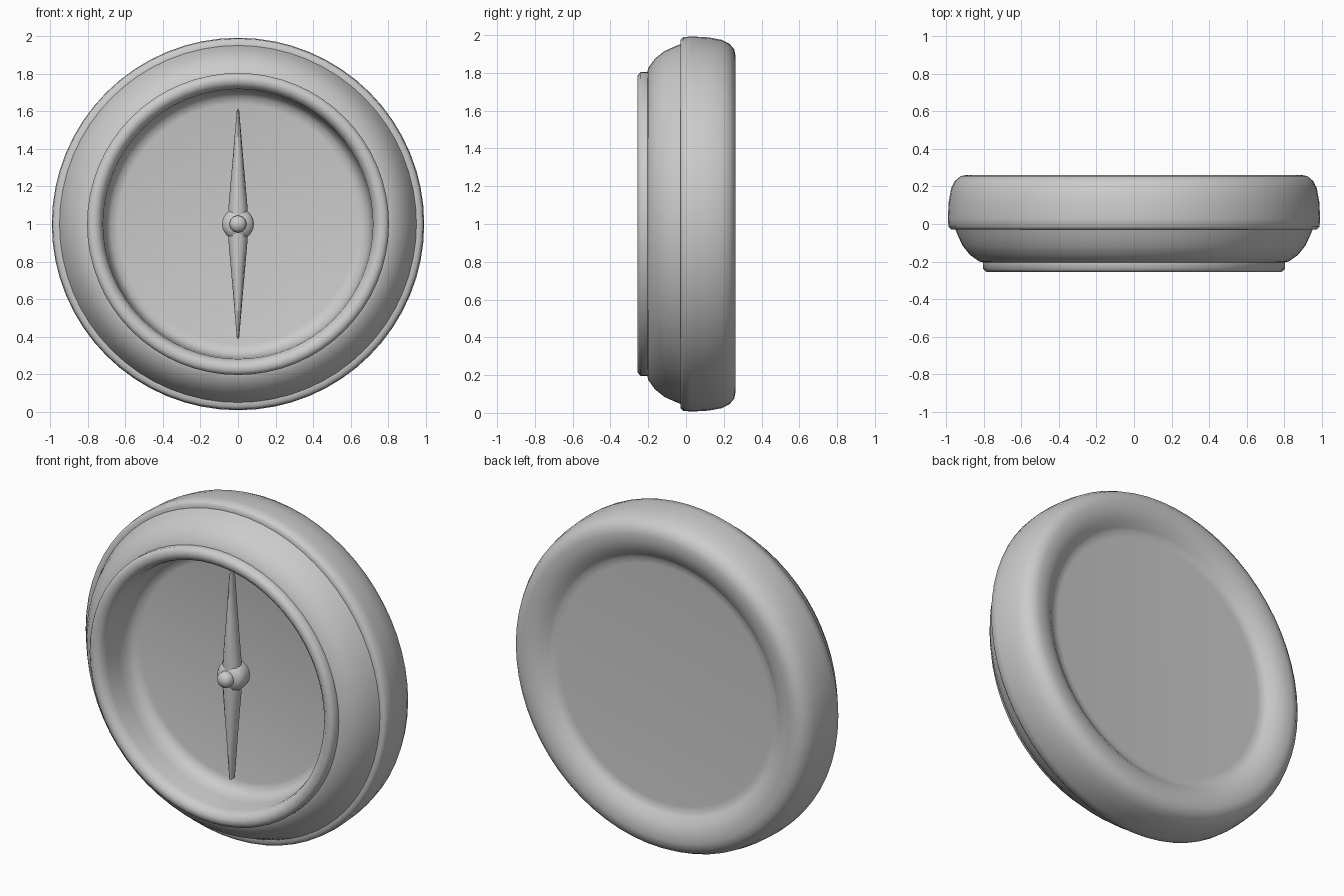
import bpy, bmesh, math

if "Cube" in bpy.data.objects:
    bpy.data.objects.remove(bpy.data.objects["Cube"])

CENTRE_Z = 1.0


def finish(bm, name, angle=35):
    bmesh.ops.remove_doubles(bm, verts=bm.verts, dist=1e-5)
    bmesh.ops.recalc_face_normals(bm, faces=bm.faces)
    mesh = bpy.data.meshes.new(name)
    bm.to_mesh(mesh)
    bm.free()
    ob = bpy.data.objects.new(name, mesh)
    bpy.context.collection.objects.link(ob)
    bpy.ops.object.select_all(action='DESELECT')
    ob.select_set(True)
    bpy.context.view_layer.objects.active = ob
    bpy.ops.object.shade_smooth_by_angle(angle=math.radians(angle))
    return ob


def lathe(name, profile, sides=64, angle=50):
    """Spin (radius, y) points around the y axis through the dial centre."""
    bm = bmesh.new()
    verts = [bm.verts.new((r, y, CENTRE_Z)) for r, y in profile]
    edges = [bm.edges.new(p) for p in zip(verts, verts[1:])]
    bmesh.ops.spin(bm, geom=verts + edges, cent=(0, 0, CENTRE_Z), axis=(0, 1, 0),
                   angle=math.tau, steps=sides, use_duplicate=False)
    return finish(bm, name, angle)


# Case: front dial, inner wall, rounded lip, sloped bezel, outer band, dished back
lathe("case", [
    (0, 0.0), (0.64, 0.0), (0.68, -0.01), (0.705, -0.045), (0.715, -0.10),
    (0.72, -0.20), (0.73, -0.235), (0.755, -0.257), (0.785, -0.257),
    (0.805, -0.24), (0.805, -0.205),
    (0.825, -0.20), (0.875, -0.165), (0.915, -0.115), (0.94, -0.06), (0.952, -0.03),
    (0.975, -0.03), (0.989, -0.015), (0.993, 0.03), (0.988, 0.12), (0.975, 0.19),
    (0.955, 0.23), (0.925, 0.255), (0.89, 0.262), (0.84, 0.258), (0.79, 0.24),
    (0.755, 0.213), (0.735, 0.20), (0.70, 0.197), (0, 0.197)])

# Pivot: collar and round cap
lathe("needle_pivot", [
    (0, 0.01), (0.075, 0.01), (0.085, -0.03), (0.085, -0.07),
    (0.07, -0.095), (0.045, -0.105), (0.045, -0.13), (0.03, -0.15), (0, -0.157)], sides=24)

# Needle: two tapering arms, mirrored about the pivot (distance, half width, half depth)
bm = bmesh.new()
for sign in (1, -1):
    rings = []
    for dist, width, depth in ((0, 0.055, 0.05), (0.10, 0.05, 0.05),
                               (0.35, 0.028, 0.04), (0.61, 0.006, 0.025)):
        rings.append([bm.verts.new((width * math.cos(a), -0.055 + depth * math.sin(a),
                                    CENTRE_Z + sign * dist))
                      for a in [math.tau * i / 12 for i in range(12)]])
    for low, high in zip(rings, rings[1:]):
        for i in range(12):
            j = (i + 1) % 12
            bm.faces.new((low[i], low[j], high[j], high[i]))
    bm.faces.new(rings[-1])
finish(bm, "needle", 50)
